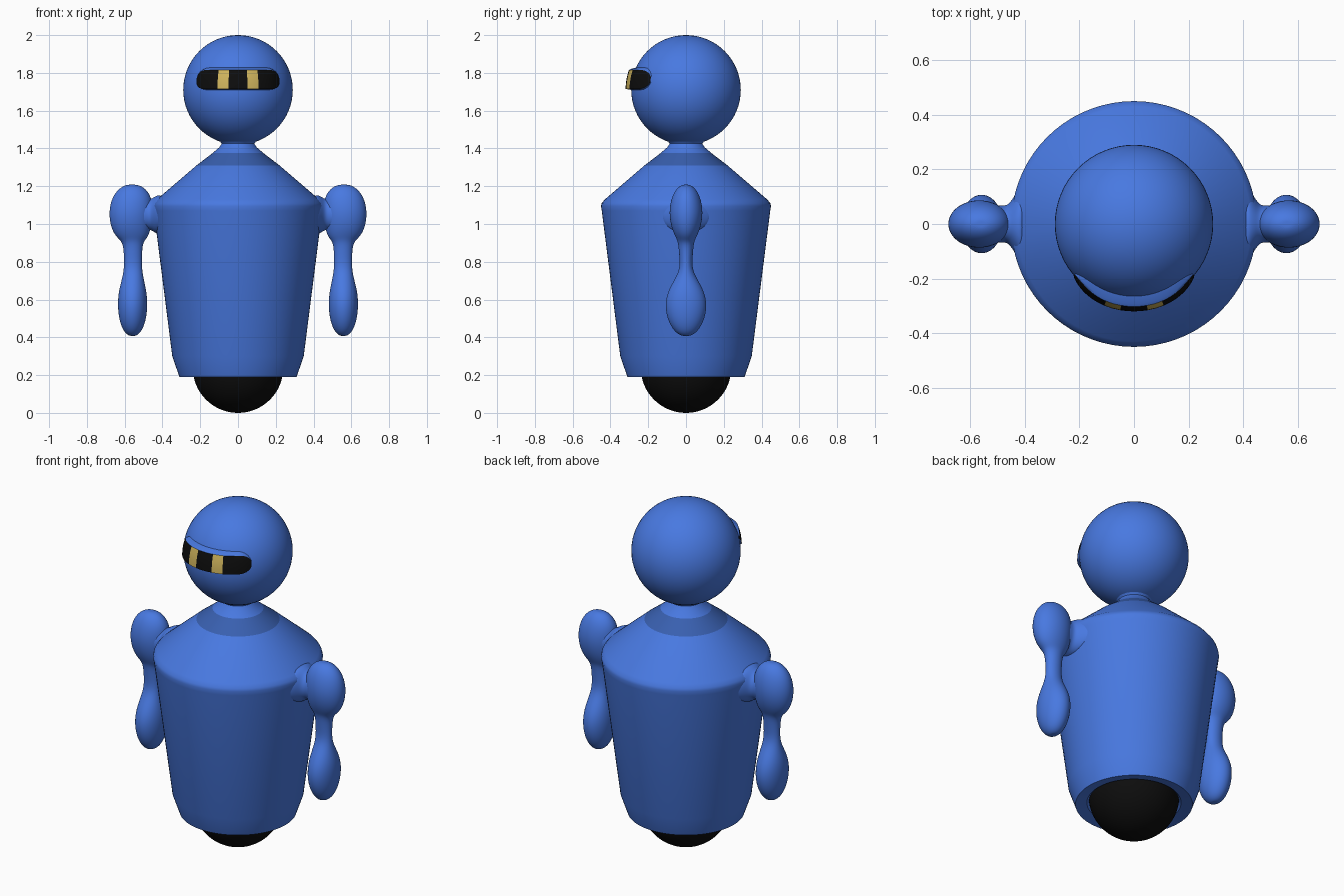
import bpy, bmesh, math
from mathutils import Vector

cube = bpy.data.objects.get("Cube")
if cube:
    bpy.data.objects.remove(cube)


def material(name, rgb):
    m = bpy.data.materials.new(name)
    m.use_nodes = True
    color = (*rgb, 1)
    m.diffuse_color = color
    m.node_tree.nodes["Principled BSDF"].inputs["Base Color"].default_value = color
    return m


BLUE = material("blue", (0.065, 0.19, 0.75))
DARK_BLUE = material("dark blue", (0.04, 0.115, 0.43))
BLACK = material("black", (0.004, 0.004, 0.004))
YELLOW = material("yellow", (0.63, 0.46, 0.11))


def finish(name, bm, mats, angle=35, subsurf=0):
    bmesh.ops.recalc_face_normals(bm, faces=bm.faces)
    me = bpy.data.meshes.new(name)
    bm.to_mesh(me)
    bm.free()
    for m in mats:
        me.materials.append(m)
    ob = bpy.data.objects.new(name, me)
    bpy.context.collection.objects.link(ob)
    bpy.ops.object.select_all(action="DESELECT")
    ob.select_set(True)
    bpy.context.view_layer.objects.active = ob
    bpy.ops.object.shade_smooth_by_angle(angle=math.radians(angle))
    if subsurf:
        mod = ob.modifiers.new("smooth", "SUBSURF")
        mod.levels = mod.render_levels = subsurf
    return ob


def loft(rings):
    """Skin a list of point rings and cap both ends."""
    bm = bmesh.new()
    loops = [[bm.verts.new(p) for p in ring] for ring in rings]
    n = len(loops[0])
    for a, b in zip(loops, loops[1:]):
        for i in range(n):
            j = (i + 1) % n
            bm.faces.new((a[i], a[j], b[j], b[i]))
    for end in (loops[0], loops[-1]):
        mid = sum((v.co for v in end), Vector()) / n
        c = bm.verts.new(mid)
        for i in range(n):
            bm.faces.new((end[i], end[(i + 1) % n], c))
    return bm


def circle(n):
    return [(math.cos(math.tau * i / n), math.sin(math.tau * i / n)) for i in range(n)]


def sphere(name, radius, z, mat):
    bm = bmesh.new()
    bmesh.ops.create_uvsphere(bm, u_segments=64, v_segments=32, radius=radius)
    bmesh.ops.translate(bm, vec=(0, 0, z), verts=bm.verts)
    return finish(name, bm, [mat])


# Body: turned profile with a recessed underside and a flared neck
profile = [(0.22, 0.23), (0.25, 0.2), (0.31, 0.19), (0.348, 0.3), (0.446, 1.07),
           (0.45, 1.095), (0.446, 1.11), (0.43, 1.13), (0.22, 1.31), (0.135, 1.375),
           (0.1, 1.405), (0.086, 1.425), (0.1, 1.445), (0.13, 1.46)]
bm = loft([[(r * c, r * s, z) for c, s in circle(72)] for r, z in profile])
for f in bm.faces:
    f.material_index = int(1.31 < f.calc_center_median().z < 1.375)
finish("body", bm, [BLUE, DARK_BLUE])

# Rolling ball and head
sphere("base_ball", 0.24, 0.24, BLACK)
HEAD_Z, HEAD_R = 1.71, 0.29
sphere("head", HEAD_R, HEAD_Z, BLUE)

# Visor: raised band wrapped round the face, with a blue lip and two eyes
half = [0, 4.5, 9, 14.5, 20, 25, 30, 35, 39, 43, 46, 48, 49.5]
angles = [-a for a in half[:0:-1]] + half
rows = [-1.12, -1, -0.5, 0, 0.5, 1, 1.12, 1.3]
bm = bmesh.new()
grid = []
for a in angles:
    t = max(0, (abs(a) - 36) / 14)
    h = 0.05 * math.sqrt(max(0.03, 1 - t ** 2))
    lift = 0.003 + 0.027 * (1 - min(1, abs(a) / 50) ** 3)
    col = []
    for v in rows:
        z = 1.765 + h * v
        r = HEAD_R + (lift if abs(v) <= 1 else lift * 0.75 if v == 1.12 else -0.006)
        flat = math.sqrt(r * r - (z - HEAD_Z) ** 2)
        th = math.radians(a)
        col.append(bm.verts.new((flat * math.sin(th), -flat * math.cos(th), z)))
    grid.append(col)
for i, a in enumerate(angles[:-1]):
    mid = abs(a + angles[i + 1]) / 2
    for j in range(len(rows) - 1):
        f = bm.faces.new((grid[i][j], grid[i + 1][j], grid[i + 1][j + 1], grid[i][j + 1]))
        inside = abs(rows[j] + rows[j + 1]) / 2 < 1
        f.material_index = (2 if 9 < mid < 20 else 1) if inside else 0
finish("visor", bm, [BLUE, BLACK, YELLOW])

# Arms: (height, centre, half width, half depth), then shoulder joints along x
arm = [(1.208, 0.56, 0.03, 0.02), (1.19, 0.56, 0.07, 0.05), (1.14, 0.562, 0.107, 0.078),
       (1.06, 0.568, 0.118, 0.092), (0.98, 0.567, 0.107, 0.078), (0.93, 0.56, 0.085, 0.055),
       (0.905, 0.557, 0.053, 0.042), (0.84, 0.556, 0.048, 0.036), (0.76, 0.556, 0.047, 0.031),
       (0.7, 0.557, 0.06, 0.065), (0.64, 0.558, 0.075, 0.098), (0.57, 0.558, 0.08, 0.113),
       (0.49, 0.558, 0.072, 0.098), (0.43, 0.558, 0.048, 0.062), (0.408, 0.558, 0.02, 0.026)]
# (distance out, half depth, half height)
joint = [(0.55, 0.07, 0.09), (0.5, 0.07, 0.09), (0.475, 0.066, 0.08),
         (0.455, 0.075, 0.085), (0.435, 0.11, 0.1), (0.4, 0.16, 0.11)]
for side, x in (("left", 1), ("right", -1)):
    bm = loft([[(x * (cx + rx * c), ry * s, z) for c, s in circle(24)]
               for z, cx, rx, ry in arm])
    finish(side + "_arm", bm, [BLUE], 180, 2)
    bm = loft([[(x * d, ry * c, 1.05 + rz * s) for c, s in circle(24)]
               for d, ry, rz in joint])
    finish(side + "_shoulder_joint", bm, [BLUE], 180, 2)
